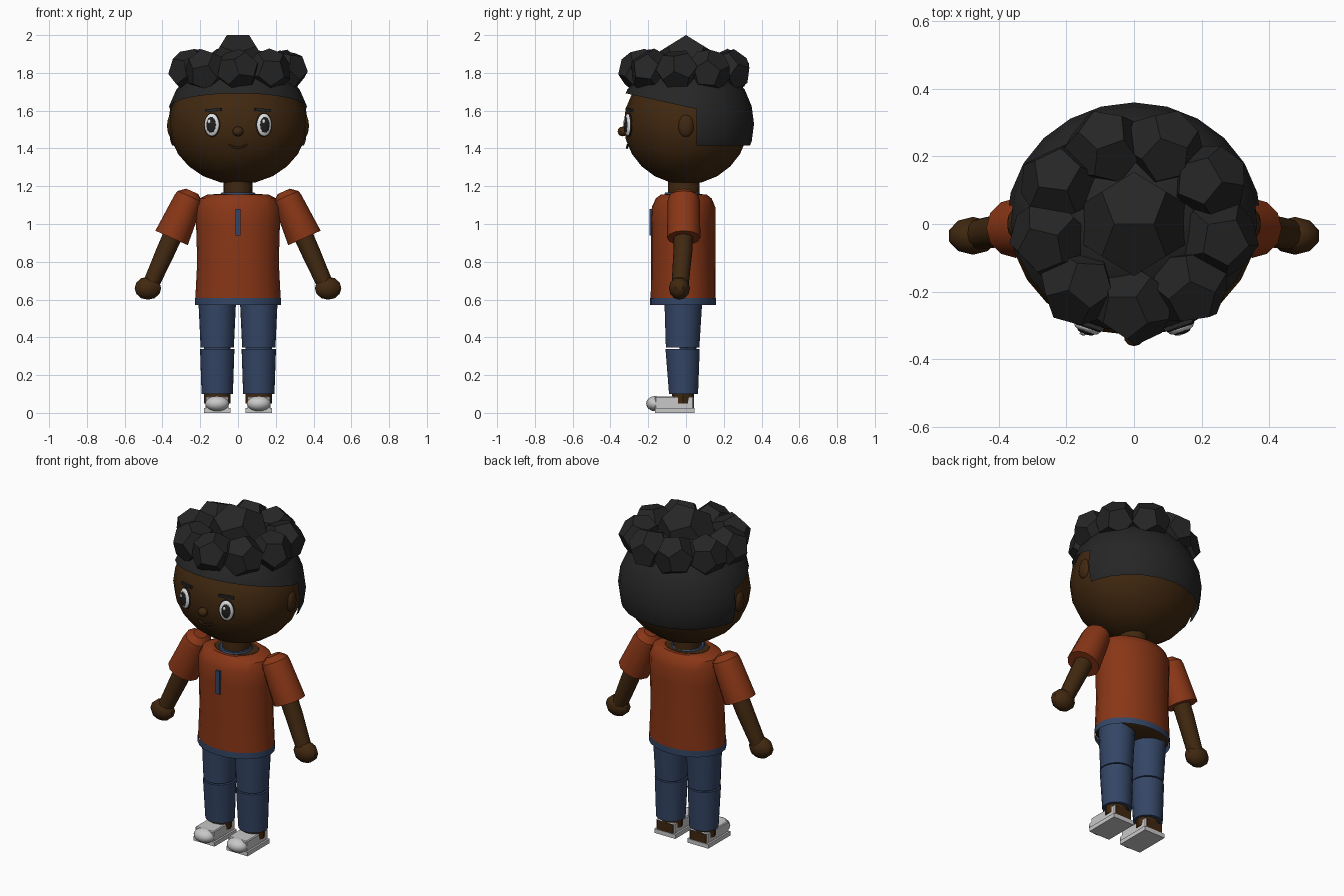
import bpy, bmesh, math, random
from mathutils import Matrix, Vector, Euler

if "Cube" in bpy.data.objects:
    bpy.data.objects.remove(bpy.data.objects["Cube"], do_unlink=True)
random.seed(4)


def material(name, r, g, b):
    m = bpy.data.materials.new(name)
    m.use_nodes = True
    m.diffuse_color = (r, g, b, 1)
    m.node_tree.nodes["Principled BSDF"].inputs["Base Color"].default_value = (r, g, b, 1)
    return m


HAIR = material("black hair", .019, .019, .019)
SKIN = material("brown skin", .052, .021, .005)
SHIRT = material("orange cloth", .25, .037, .008)
DENIM = material("blue denim", .034, .060, .130)
SHOE = material("light grey shoe", .58, .58, .58)
WHITE = material("eye white", .75, .75, .75)
DARK = material("dark eye", .014, .014, .014)
LIP = material("dark lip", .035, .013, .004)


def finish(name, bm, mat, smooth=True, matrix=Matrix()):
    bmesh.ops.recalc_face_normals(bm, faces=bm.faces)
    me = bpy.data.meshes.new(name)
    bm.to_mesh(me)
    bm.free()
    ob = bpy.data.objects.new(name, me)
    bpy.context.collection.objects.link(ob)
    ob.matrix_world = matrix
    me.materials.append(mat)
    if smooth:
        bpy.ops.object.select_all(action="DESELECT")
        ob.select_set(True)
        bpy.context.view_layer.objects.active = ob
        bpy.ops.object.shade_smooth_by_angle(angle=math.radians(35))
    return ob


def place(loc, turn=(0, 0, 0)):
    return Matrix.Translation(loc) @ Euler(turn).to_matrix().to_4x4()


def ball(name, mat, loc, size, turn=(0, 0, 0), u=24, v=12, smooth=True, cuts=()):
    """Ellipsoid, optionally trimmed by (point, outward normal) planes."""
    bm = bmesh.new()
    bmesh.ops.create_uvsphere(bm, u_segments=u, v_segments=v, radius=1)
    bmesh.ops.scale(bm, vec=size, verts=bm.verts)
    for co, no in cuts:
        bmesh.ops.bisect_plane(bm, geom=bm.verts[:] + bm.edges[:] + bm.faces[:],
                               plane_co=Vector(co) - Vector(loc), plane_no=no, clear_outer=True)
    return finish(name, bm, mat, smooth, place(loc, turn))


def box(name, mat, loc, size, turn=(0, 0, 0), bevel=0):
    bm = bmesh.new()
    bmesh.ops.create_cube(bm, size=1)
    bmesh.ops.scale(bm, vec=size, verts=bm.verts)
    if bevel:
        bmesh.ops.bevel(bm, geom=bm.edges[:], offset=bevel, segments=1, affect="EDGES")
    return finish(name, bm, mat, False, place(loc, turn))


def loft(name, mat, rings, loc=(0, 0, 0), turn=(0, 0, 0), n=20, caps=True):
    """Stack of elliptical rings given as (z, rx, ry, y offset)."""
    bm = bmesh.new()
    loops = []
    for z, rx, ry, oy in rings:
        loops.append([bm.verts.new((rx * math.cos(a), oy + ry * math.sin(a), z))
                      for a in (math.tau * i / n for i in range(n))])
    for a, b in zip(loops, loops[1:]):
        for i in range(n):
            bm.faces.new((a[i], a[(i + 1) % n], b[(i + 1) % n], b[i]))
    if caps:
        bm.faces.new(loops[0])
        bm.faces.new(loops[-1])
    return finish(name, bm, mat, True, place(loc, turn))


def curl(name, loc, r, turn):
    """Dodecahedron: hull of an icosahedron's face centres."""
    bm = bmesh.new()
    ico = bmesh.new()
    bmesh.ops.create_icosphere(ico, subdivisions=1, radius=1)
    for f in ico.faces:
        bm.verts.new(f.calc_center_median().normalized() * r)
    ico.free()
    bmesh.ops.convex_hull(bm, input=bm.verts)
    bmesh.ops.dissolve_limit(bm, angle_limit=.05, verts=bm.verts, edges=bm.edges)
    # stand it on an edge lying along x
    top = max(bm.edges, key=lambda e: (e.verts[0].co + e.verts[1].co).z)
    mid = (top.verts[0].co + top.verts[1].co) / 2
    q = mid.rotation_difference(Vector((0, 0, 1)))
    d = q @ (top.verts[1].co - top.verts[0].co)
    level = Matrix.Rotation(-math.atan2(d.y, d.x), 3, "Z") @ q.to_matrix()
    bmesh.ops.rotate(bm, matrix=level, verts=bm.verts)
    return finish(name, bm, HAIR, False, place(loc, turn))


# Head and hair cap
HEAD = (0, 0, 1.53)
ball("head", SKIN, HEAD, (.366, .33, .32))
CAP = (.378, .36, .36)
ball("hair_front", HAIR, HEAD, CAP, cuts=[((0, .05, 1.61), (0, -.08, -.36)), ((0, .06, 0), (0, 1, 0))])
ball("hair_back", HAIR, HEAD, CAP, cuts=[((0, 0, 1.415), (0, 0, -1)), ((0, .055, 0), (0, -1, 0))])

# Curls: one on top and a ring around it
curl("curl_top", (0, 0, 1.846), .165, (0, 0, 0))
for i in range(9):
    a = math.radians(40 * i - 90)
    curl(f"curl_{i}", (.255 * math.cos(a), .24 * math.sin(a), 1.81), .12,
         (random.uniform(-.4, .4), random.uniform(-.4, .4), a + math.pi / 2))

# Face
ball("nose", SKIN, (0, -.335, 1.49), (.03, .027, .026), u=10, v=6)
mouth = bpy.data.curves.new("mouth", "CURVE")
mouth.dimensions = "3D"
mouth.bevel_depth = .006
mouth.bevel_resolution = 1
line = mouth.splines.new("POLY")
line.points.add(6)
for i, p in enumerate(line.points):
    t = i / 3 - 1
    p.co = (.047 * t, -.312 + .004 * t * t, 1.403 + .017 * t * t, 1)
mouth.materials.append(LIP)
bpy.context.collection.objects.link(bpy.data.objects.new("mouth", mouth))

for s, side in ((1, "left"), (-1, "right")):
    yaw = s * .33
    out = Vector((math.sin(yaw), -math.cos(yaw), 0))
    eye = Vector((s * .137, -.303, 1.525))
    turn = (0, 0, yaw)
    ball(f"{side}_eye_rim", DARK, eye, (.044, .014, .064), turn)
    ball(f"{side}_eye", WHITE, eye + out * .005, (.040, .016, .059), turn)
    ball(f"{side}_iris", DARK, eye + out * .015, (.027, .010, .042), turn)
    ball(f"{side}_eye_glint", WHITE, eye + out * .024 + Vector((-.008, 0, .018)), (.009, .004, .011), turn, 12, 6)
    box(f"{side}_brow", HAIR, (s * .13, -.297, 1.603), (.088, .018, .015), (0, s * .07, yaw))
    ball(f"{side}_ear", SKIN, (s * .352, 0, 1.52), (.024, .043, .06), u=14, v=8)

# Neck, shirt and trim
loft("neck", SKIN, [(1.12, .078, .085, 0), (1.24, .078, .085, 0)], loc=(0, -.012, 0), n=14)
loft("neckline", SKIN, [(1.10, .17, .125, -.012), (1.158, .13, .10, -.012)])
loft("collar", DENIM, [(1.15, .098, .098, 0), (1.166, .088, .09, 0)], loc=(0, -.02, 0))
loft("shirt", SHIRT, [(.605, .226, .172, -.015), (.80, .216, .17, -.015), (1.0, .222, .17, -.015),
                      (1.09, .224, .168, -.013), (1.135, .205, .148, -.012),
                      (1.157, .16, .12, -.012), (1.156, .12, .09, -.012)], caps=False, n=24)
loft("hem", DENIM, [(.57, .228, .175, -.015), (.607, .228, .175, -.015)], caps=False, n=24)
loft("hips", SKIN, [(.575, .17, .13, -.015), (.60, .222, .168, -.015), (.65, .2, .15, -.015)], n=24)
box("placket", DENIM, (0, -.187, 1.01), (.026, .014, .14))

for s, side in ((1, "left"), (-1, "right")):
    # Arm
    lean = (0, -s * math.radians(24), 0)
    loft(f"{side}_sleeve", SHIRT, [(.025, .035, .045, 0), (-.005, .072, .080, 0), (-.03, .078, .086, 0),
                                   (-.245, .094, .088, 0)],
         (s * .252, -.012, 1.15), lean, n=12)
    loft(f"{side}_arm", SKIN, [(-.2, .052, .052, 0), (-.33, .050, .050, -.005), (-.53, .043, .045, -.02)],
         (s * .252, -.012, 1.15), lean, n=12)
    ball(f"{side}_hand", SKIN, (s * .477, -.035, .66), (.074, .056, .061), u=10, v=6)

    # Leg, with a narrow opening at the knee
    x = s * .11
    loft(f"{side}_thigh", DENIM, [(.345, .088, .09, -.018), (.60, .10, .102, -.014)], (x, 0, 0), n=18)
    loft(f"{side}_shin", DENIM, [(.10, .083, .078, -.013), (.338, .091, .092, -.018)], (x, 0, 0), n=18)
    loft(f"{side}_knee", DENIM, [(.30, .07, .045, .01), (.38, .07, .045, .01)], (x, 0, 0), n=12)
    loft(f"{side}_ankle", SKIN, [(.05, .07, .055, -.015), (.12, .07, .06, -.015)], (x, 0, 0), n=12)

    # Shoe with bare heel
    box(f"{side}_sole", SHOE, (x, -.06, .0125), (.14, .21, .025))
    box(f"{side}_shoe", SHOE, (x, -.062, .054), (.122, .204, .064), bevel=.005)
    box(f"{side}_heel", SKIN, (x, 0, .053), (.108, .086, .054))
    ball(f"{side}_toe", SHOE, (x, -.163, .049), (.063, .048, .04), u=16, v=10)
